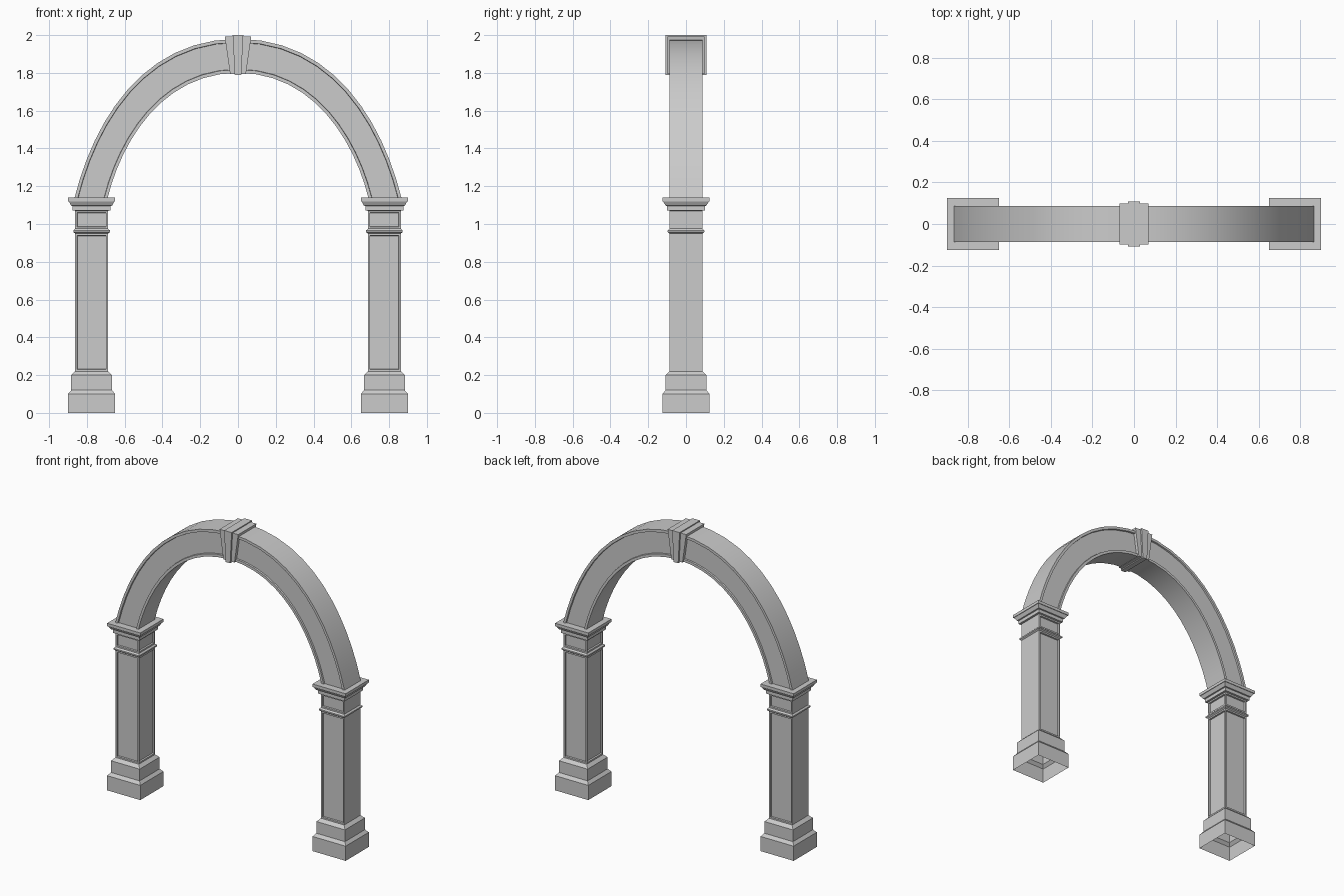
import bpy, bmesh
from mathutils import Vector

cube = bpy.data.objects.get("Cube")
if cube:
    bpy.data.objects.remove(cube, do_unlink=True)

# Pale stone, used throughout
stone = bpy.data.materials.new("pale_grey_stone")
stone.use_nodes = True
stone.diffuse_color = (0.6, 0.6, 0.6, 1)
stone.node_tree.nodes["Principled BSDF"].inputs["Base Color"].default_value = (0.6, 0.6, 0.6, 1)


def finish(bm, name, smooth=False):
    mesh = bpy.data.meshes.new(name)
    bm.to_mesh(mesh)
    bm.free()
    mesh.materials.append(stone)
    obj = bpy.data.objects.new(name, mesh)
    bpy.context.collection.objects.link(obj)
    if smooth:
        bpy.ops.object.select_all(action="DESELECT")
        obj.select_set(True)
        bpy.context.view_layer.objects.active = obj
        bpy.ops.object.shade_smooth_by_angle()
    return obj


def loft(bm, rings, caps=(True, True)):
    """Skin a list of closed rings of points; returns the side faces by ring."""
    rows = [[bm.verts.new(p) for p in ring] for ring in rings]
    n = len(rows[0])
    sides = [[bm.faces.new((a[i], a[(i + 1) % n], b[(i + 1) % n], b[i])) for i in range(n)]
             for a, b in zip(rows, rows[1:])]
    for cap, row in zip(caps, (rows[0], rows[-1])):
        if cap:
            bm.faces.new(row)
    bmesh.ops.recalc_face_normals(bm, faces=bm.faces[:])
    return sides


# Columns: square profile of (half width, height), open underneath
PROFILE = [(.125, 0), (.125, .10), (.108, .12), (.108, .20), (.0875, .22),
           (.0875, .95), (.097, .957), (.097, .966), (.0875, .975),
           (.0875, 1.07), (.10, 1.072), (.10, 1.095), (.108, 1.097),
           (.121, 1.12), (.125, 1.12), (.125, 1.14)]
SHAFT, NECK = 4, 8


def column(name, side):
    cx = side * .775
    bm = bmesh.new()
    rings = [[(cx + sx * h, sy * h, z) for sx, sy in ((-1, -1), (1, -1), (1, 1), (-1, 1))]
             for h, z in PROFILE]
    sides = loft(bm, rings, caps=(False, True))
    # Sunken panels on the front, back and inner faces
    panels = [f for f in sides[SHAFT] + sides[NECK] if f.normal.x * side < .5]
    bmesh.ops.inset_individual(bm, faces=panels, thickness=.0145)
    bmesh.ops.inset_individual(bm, faces=panels, thickness=.003, depth=-.01)
    finish(bm, name)


column("left_column", 1)
column("right_column", -1)


# Arch: recessed band swept between an outer and an inner curve
def bezier(points, t):
    pts = [Vector(p) for p in points]
    while len(pts) > 1:
        pts = [a.lerp(b, t) for a, b in zip(pts, pts[1:])]
    return pts[0]


OUTER = [(.865, 1.14), (.765, 1.54), (.507, 1.98), (0, 1.98)]
INNER = [(.69, 1.14), (.615, 1.44), (.40, 1.80), (0, 1.80)]
STEPS = 12
HALF, SUNK = .0875, .077
# (fraction from inner to outer edge, depth) around the section
front = [(0, HALF), (.1, HALF), (.11, SUNK), (.89, SUNK), (.9, HALF), (1, HALF)]
section = [(f, -y) for f, y in front] + front[::-1]

rings = []
for i in range(-STEPS, STEPS + 1):
    side = 1 if i > 0 else -1
    t = 1 - abs(i) / STEPS
    inner, outer = bezier(INNER, t), bezier(OUTER, t)
    ring = []
    for f, y in section:
        p = inner.lerp(outer, f)
        ring.append((side * p.x, y, p.y))
    rings.append(ring)
bm = bmesh.new()
loft(bm, rings)
finish(bm, "arch", smooth=True)


# Keystone: tapered block with a raised centre strip
def wedge(name, bottom, top, depth, z0, z1):
    bm = bmesh.new()
    loft(bm, [[(sx * h, sy * depth, z) for sx, sy in ((-1, -1), (1, -1), (1, 1), (-1, 1))]
              for h, z in ((bottom, z0), (top, z1))])
    finish(bm, name)


wedge("keystone", .042, .07, .098, 1.795, 1.993)
wedge("keystone_centre_strip", .017, .028, .109, 1.788, 2.0)
